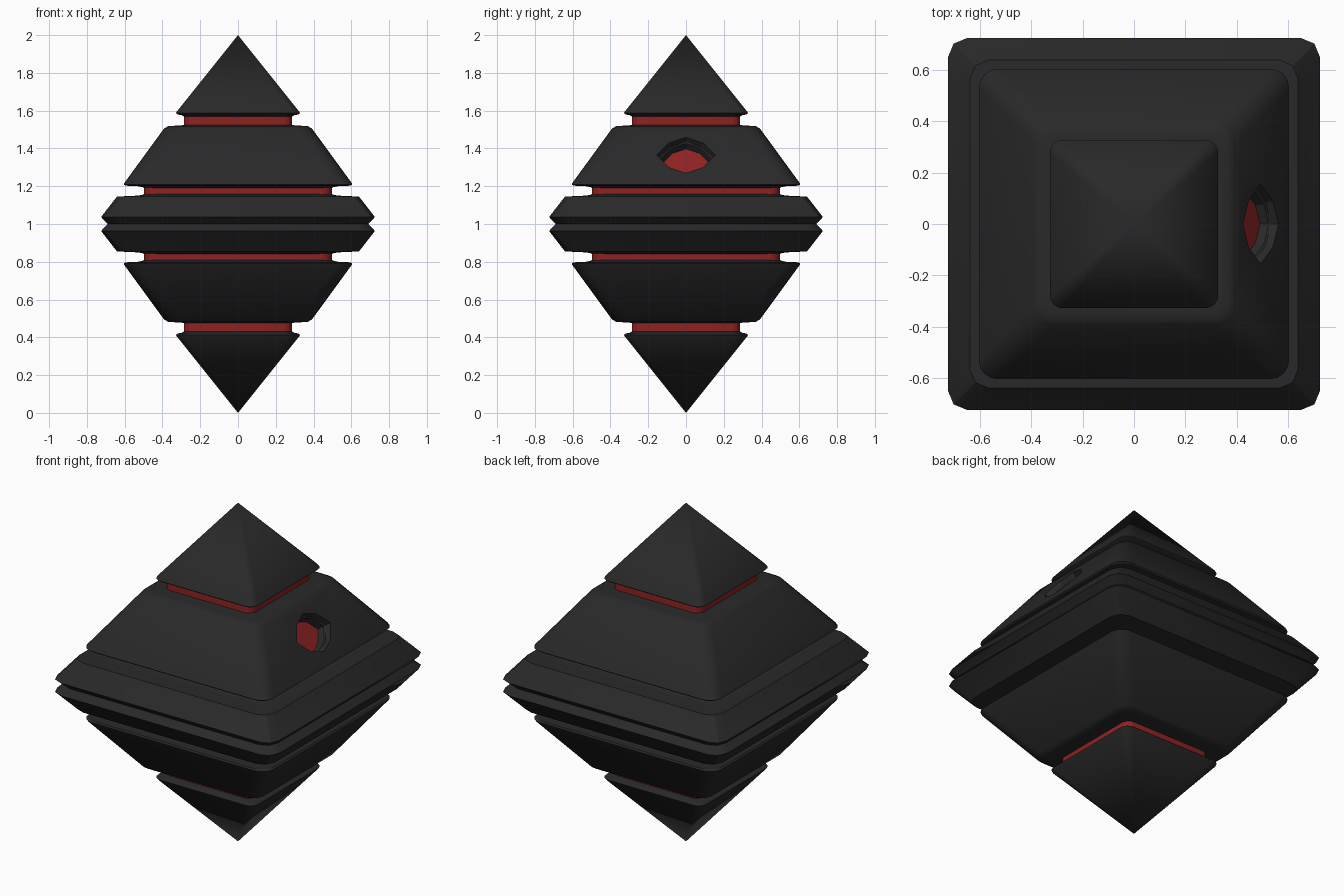
import bpy, bmesh, math
from mathutils import Vector

if "Cube" in bpy.data.objects:
    bpy.data.objects.remove(bpy.data.objects["Cube"])


def material(name, rgb):
    m = bpy.data.materials.new(name)
    m.diffuse_color = (*rgb, 1)
    m.use_nodes = True
    m.node_tree.nodes["Principled BSDF"].inputs["Base Color"].default_value = m.diffuse_color
    return m


BLACK = material("black_shell", (0.022, 0.022, 0.022))
RED = material("red_glow", (0.27, 0.016, 0.016))


def finish(name, bm, mat, angle=30):
    bmesh.ops.remove_doubles(bm, verts=bm.verts, dist=1e-5)
    bmesh.ops.recalc_face_normals(bm, faces=bm.faces)
    me = bpy.data.meshes.new(name)
    bm.to_mesh(me)
    bm.free()
    ob = bpy.data.objects.new(name, me)
    bpy.context.collection.objects.link(ob)
    me.materials.append(mat)
    bpy.ops.object.select_all(action='DESELECT')
    bpy.context.view_layer.objects.active = ob
    ob.select_set(True)
    bpy.ops.object.shade_smooth_by_angle(angle=math.radians(angle))
    return ob


def skin(bm, rings):
    """Join rings of points into a closed solid."""
    loops = [[bm.verts.new(p) for p in r] for r in rings]
    n = len(loops[0])
    for a, b in zip(loops, loops[1:]):
        for i in range(n):
            j = (i + 1) % n
            bm.faces.new((a[i], a[j], b[j], b[i]))
    bm.faces.new(loops[0])
    bm.faces.new(loops[-1])


def rounded_square(half, radius, z, seg):
    r = min(radius, half * 0.2)
    pts = []
    for q in range(4):
        a0 = q * math.pi / 2
        sx, sy = [(1, 1), (-1, 1), (-1, -1), (1, -1)][q]
        for k in range(seg + 1):
            a = a0 + k / seg * math.pi / 2
            pts.append((sx * (half - r) + r * math.cos(a),
                        sy * (half - r) + r * math.sin(a), z))
    return pts


def loft(name, profile, mat, radius, seg, flip=False):
    bm = bmesh.new()
    skin(bm, [rounded_square(h, radius, 2 - z if flip else z, seg) for h, z in profile])
    return finish(name, bm, mat)


# Profiles as (half width, height) for the upper half
cap = [(0, 2.0), (0.325, 1.594), (0.328, 1.587), (0.32, 1.58), (0.298, 1.576), (0.28, 1.566)]
frustum = [(0.28, 1.527), (0.30, 1.522), (0.34, 1.52), (0.37, 1.518), (0.392, 1.505),
           (0.602, 1.217), (0.605, 1.21), (0.597, 1.203), (0.53, 1.2), (0.505, 1.195), (0.485, 1.183)]
rim = [(0.485, 1.165), (0.51, 1.153), (0.56, 1.148), (0.64, 1.146), (0.725, 1.037), (0.69, 1.0)]

shells = {}
for side, flip in (("upper", False), ("lower", True)):
    loft(side + "_cap", cap, BLACK, 0.05, 4, flip)
    shells[side] = loft(side + "_frustum", frustum, BLACK, 0.075, 4, flip)
    # Red bands glowing inside the grooves
    loft(side + "_small_band", [(0.287, 1.51), (0.287, 1.582)], RED, 0.05, 4, flip)
    loft(side + "_large_band", [(0.497, 1.13), (0.497, 1.21)], RED, 0.06, 4, flip)

# Middle rim with a V groove around its waist
loft("middle_rim", rim + [(h, 2 - z) for h, z in rim[-2::-1]], BLACK, 0.075, 2)

# Eye socket on the right face of the upper frustum
slope = Vector((-0.21, 0, 0.288)).normalized()
normal = Vector((slope.z, 0, -slope.x))
centre = Vector((0.392 + (1.505 - 1.365) * 0.21 / 0.288, 0, 1.365))
quarter = [(0.155, 0), (0.09, 0.08), (0, 0.117)]
outline = quarter + [(-y, s) for y, s in quarter[1::-1]]
outline += [(y, -s) for y, s in outline[-2:0:-1]]


def eye_ring(scale, depth):
    return [centre + Vector((0, y * scale, 0)) + slope * s * scale - normal * depth
            for y, s in outline]


bm = bmesh.new()
skin(bm, [eye_ring(1, -0.03), eye_ring(1, 0.0), eye_ring(0.93, 0.03),
          eye_ring(0.87, 0.036), eye_ring(0.78, 0.08)])
cutter = finish("eye_cutter", bm, BLACK, 20)
cutter.hide_render = True

shell = shells["upper"]
bpy.context.view_layer.objects.active = shell
mod = shell.modifiers.new("eye_socket", 'BOOLEAN')
mod.operation = 'DIFFERENCE'
mod.solver = 'EXACT'
mod.object = cutter
# Cut before the smoothing modifier, if any
bpy.ops.object.modifier_move_to_index(modifier=mod.name, index=0)
bpy.ops.object.modifier_apply(modifier=mod.name)
bpy.data.objects.remove(cutter)
bpy.ops.object.select_all(action='DESELECT')
shell.select_set(True)
bpy.ops.object.shade_smooth_by_angle(angle=math.radians(25))

# Red lens at the bottom of the socket
bm = bmesh.new()
skin(bm, [eye_ring(0.8, 0.072), eye_ring(0.8, 0.085)])
finish("eye_lens", bm, RED, 20)
